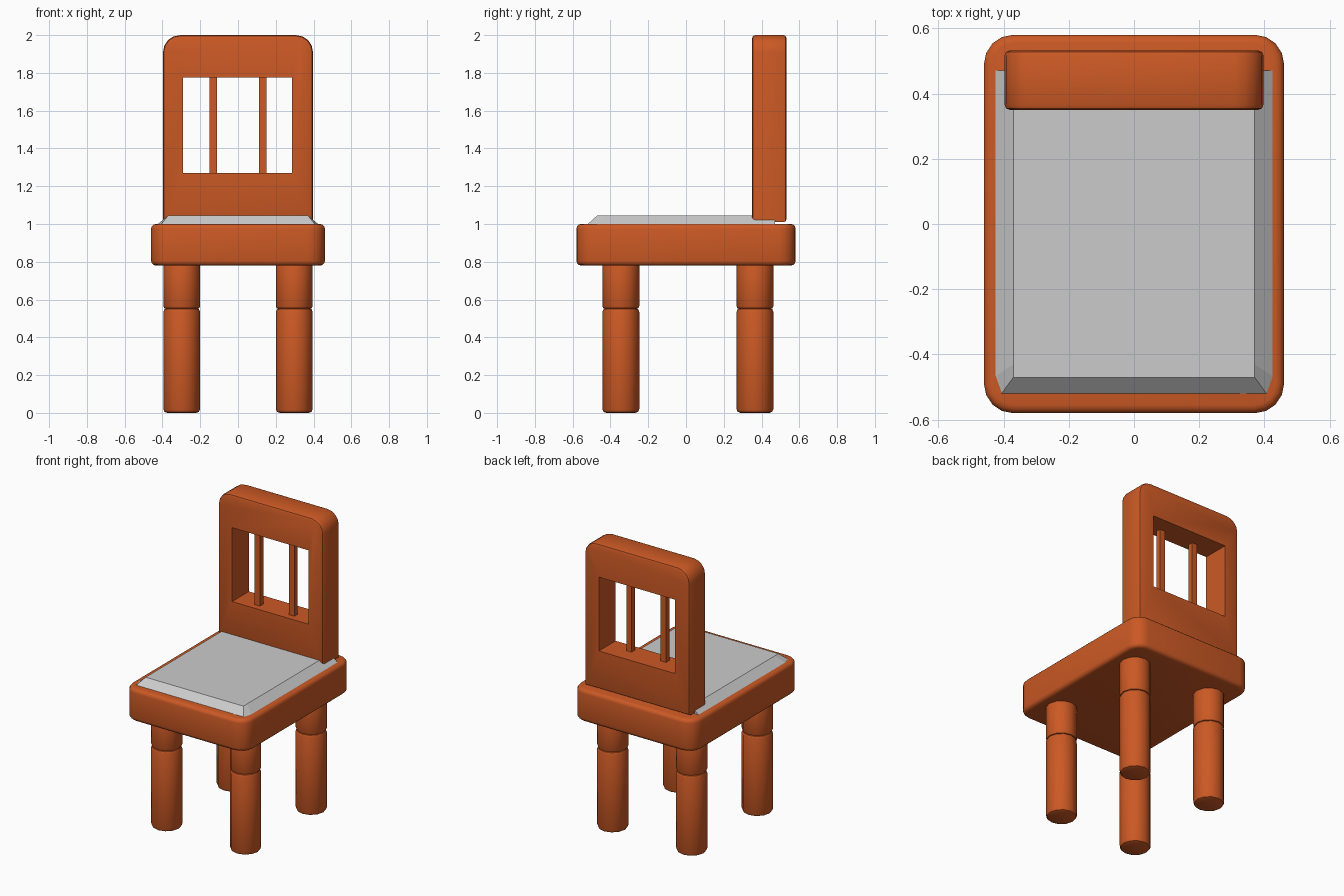
import bpy, bmesh
from math import sin, cos, pi, radians

if "Cube" in bpy.data.objects:
    bpy.data.objects.remove(bpy.data.objects["Cube"])

wood = bpy.data.materials.new("orange_wood")
wood.diffuse_color = (0.60, 0.10, 0.018, 1)
wood.use_nodes = True
wood.node_tree.nodes["Principled BSDF"].inputs["Base Color"].default_value = wood.diffuse_color


def rounded(x0, x1, y0, y1, radii, seg=4):
    """Rectangle outline; radii for corners: right-top, left-top, left-bottom, right-bottom."""
    pts = []
    for i, r in enumerate(radii):
        cx = x1 - r if i in (0, 3) else x0 + r
        cy = y1 - r if i in (0, 1) else y0 + r
        n = seg if r else 0
        for k in range(n + 1):
            a = (i + (k / n if n else 0)) * pi / 2
            pts.append((cx + r * cos(a), cy + r * sin(a)))
    return pts


def prism(name, pts, lo, hi, axis="z", bevel=0.0, seg=2, mat=wood):
    """Extrude an outline along z or y and round its two end rims."""
    bm = bmesh.new()
    place = (lambda p, h: (p[0], p[1], h)) if axis == "z" else (lambda p, h: (p[0], h, p[1]))
    a = [bm.verts.new(place(p, lo)) for p in pts]
    b = [bm.verts.new(place(p, hi)) for p in pts]
    caps = [bm.faces.new(a), bm.faces.new(b)]
    n = len(pts)
    for i in range(n):
        j = (i + 1) % n
        bm.faces.new((a[i], a[j], b[j], b[i]))
    bmesh.ops.recalc_face_normals(bm, faces=bm.faces)
    if bevel:
        rims = [e for f in caps for e in f.edges]
        bmesh.ops.bevel(bm, geom=rims, offset=bevel, segments=seg, profile=0.5, affect="EDGES")
    mesh = bpy.data.meshes.new(name)
    bm.to_mesh(mesh)
    bm.free()
    ob = bpy.data.objects.new(name, mesh)
    bpy.context.collection.objects.link(ob)
    if mat:
        mesh.materials.append(mat)
    return ob


def smooth(ob, angle=40):
    bpy.ops.object.select_all(action="DESELECT")
    ob.select_set(True)
    bpy.context.view_layer.objects.active = ob
    bpy.ops.object.shade_smooth_by_angle(angle=radians(angle))


# Seat slab
smooth(prism("seat", rounded(-0.46, 0.46, -0.58, 0.58, [0.09] * 4), 0.78, 1.0, bevel=0.025, seg=3))

# Cushion: tapered pad with clipped front corners
half = [(0.43, 0.47), (0.43, -0.47), (0.41, -0.525)]
pad = prism("cushion", half + [(-x, y) for x, y in reversed(half)], 0.995, 1.045, mat=None)
for v in pad.data.vertices:
    if v.co.z > 1.02:
        v.co.x *= 0.37 / abs(v.co.x)
        v.co.y = {0.47: 0.47, -0.47: -0.43}.get(round(v.co.y, 2), -0.47)

# Back frame: rounded top, one large opening
frame = prism("back_frame", rounded(-0.397, 0.397, 1.01, 2.0, [0.09, 0.09, 0, 0]),
              0.35, 0.532, axis="y", bevel=0.016, seg=2)
cutter = prism("opening_cutter", rounded(-0.29, 0.287, 1.27, 1.775, [0] * 4), 0.2, 0.7, axis="y")
cutter.hide_render = True
mod = frame.modifiers.new("opening", "BOOLEAN")
mod.operation, mod.object, mod.solver = "DIFFERENCE", cutter, "EXACT"
bpy.context.view_layer.objects.active = frame
bpy.ops.object.modifier_apply(modifier=mod.name)
bpy.data.objects.remove(cutter)
smooth(frame)

# Two slats inside the opening
for side, sx in (("left", -1), ("right", 1)):
    x = 0.13 * sx
    prism(side + "_slat", rounded(x - 0.02, x + 0.02, 0.395, 0.43, [0] * 4), 1.26, 1.785)

# Legs: two stacked rounded cylinders each
for row, y in (("front", -0.345), ("back", 0.365)):
    for side, sx in (("left", -1), ("right", 1)):
        ring = [(0.298 * sx + 0.0975 * cos(k * pi / 6), y + 0.0975 * sin(k * pi / 6)) for k in range(12)]
        smooth(prism(f"{row}_{side}_leg_lower", ring, 0.0, 0.555, bevel=0.02))
        smooth(prism(f"{row}_{side}_leg_upper", ring, 0.55, 0.80, bevel=0.015))
